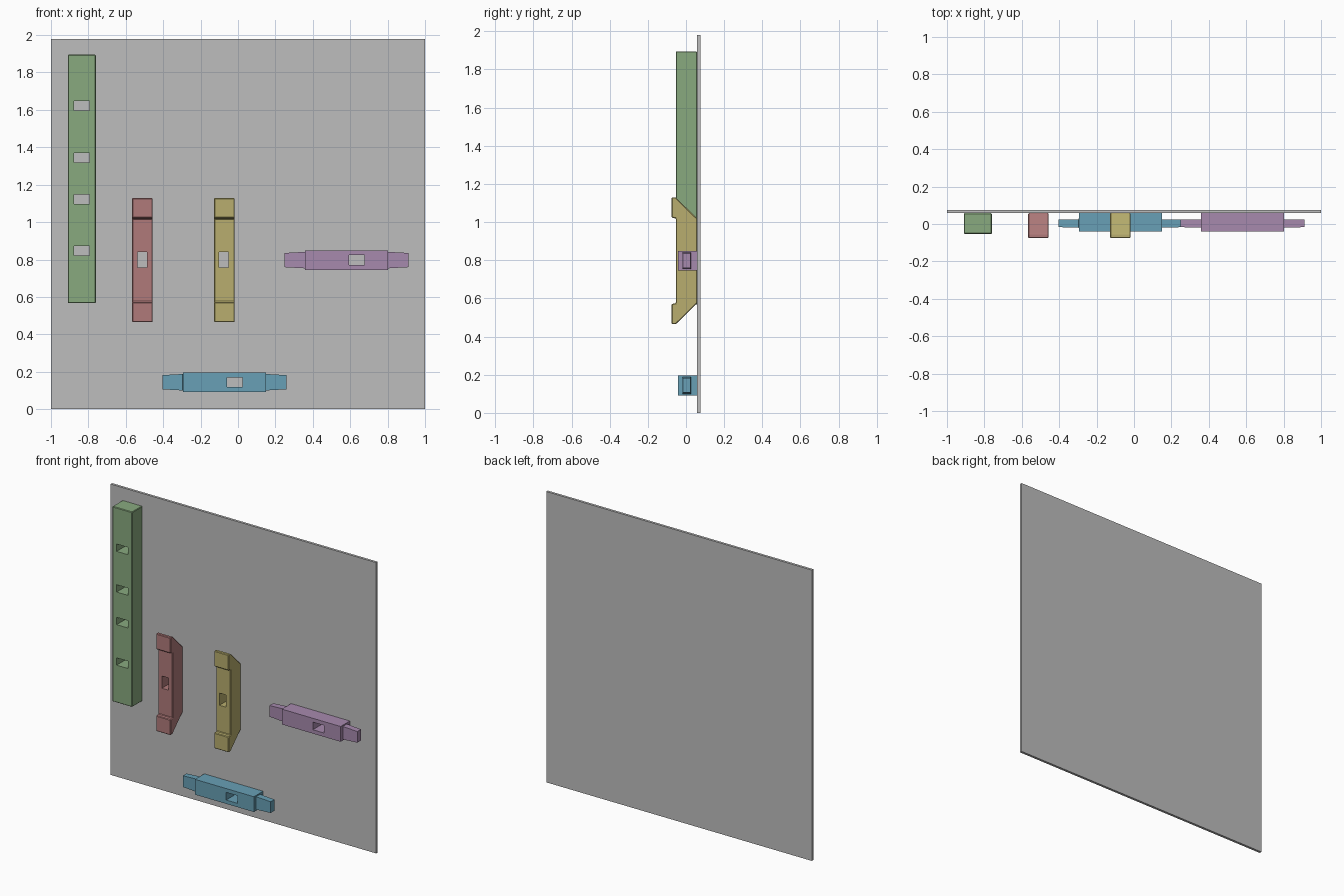
import bpy, bmesh

if "Cube" in bpy.data.objects:
    bpy.data.objects.remove(bpy.data.objects["Cube"])

BACK = 0.058          # rear of every timber, front of the board


def material(name, srgb):
    m = bpy.data.materials.new(name)
    lin = [((c / 255 + 0.055) / 1.055) ** 2.4 for c in srgb]
    m.diffuse_color = (*lin, 1)
    m.use_nodes = True
    m.node_tree.nodes["Principled BSDF"].inputs["Base Color"].default_value = m.diffuse_color
    return m


def mesh_object(name, bm, mat=None):
    bmesh.ops.recalc_face_normals(bm, faces=bm.faces)
    me = bpy.data.meshes.new(name)
    bm.to_mesh(me)
    bm.free()
    ob = bpy.data.objects.new(name, me)
    bpy.context.collection.objects.link(ob)
    if mat:
        me.materials.append(mat)
    return ob


def loft(rings):
    """Skin a list of equal-length point rings and cap both ends."""
    bm = bmesh.new()
    vs = [[bm.verts.new(p) for p in r] for r in rings]
    n = len(vs[0])
    for a, b in zip(vs, vs[1:]):
        for i in range(n):
            j = (i + 1) % n
            bm.faces.new((a[i], a[j], b[j], b[i]))
    bm.faces.new(vs[0])
    bm.faces.new(vs[-1])
    return bm


def box(x0, x1, y0, y1, z0, z1):
    return loft([[(x, y0, z0), (x, y1, z0), (x, y1, z1), (x, y0, z1)] for x in (x0, x1)])


def soften(ob):
    b = ob.modifiers.new("soft_edges", 'BEVEL')
    b.width, b.segments, b.limit_method = 0.004, 1, 'ANGLE'


def mortises(ob, centres, w, h):
    """Cut rectangular holes right through along y."""
    for i, (x, z) in enumerate(centres):
        c = mesh_object(f"{ob.name}_cutter_{i}",
                        box(x - w / 2, x + w / 2, -0.2, 0.2, z - h / 2, z + h / 2))
        c.hide_render = True
        c.hide_set(True)
        m = ob.modifiers.new("mortise", 'BOOLEAN')
        m.operation, m.solver, m.object = 'DIFFERENCE', 'EXACT', c


grey = material("board_grey", (190, 190, 190))
green = material("post_green", (137, 170, 127))
red = material("bracket_red", (176, 122, 122))
yellow = material("bracket_yellow", (184, 174, 110))
purple = material("rail_purple", (167, 138, 174))
blue = material("rail_blue", (104, 160, 182))

# Backing board
mesh_object("backing_board", box(-1, 1, BACK, 0.075, 0, 1.98), grey)

# Tall post with four mortises
post = mesh_object("tall_post", box(-0.91, -0.76, -0.053, BACK, 0.567, 1.895), green)
soften(post)
mortises(post, [(-0.835, z) for z in (0.847, 1.123, 1.345, 1.622)], 0.084, 0.05)


# Upright brackets: raised heads at both ends, sloped backs
def bracket(name, x0, hole_x, mat):
    half = [(BACK, 0.222), (-0.053, 0.332), (-0.075, 0.332), (-0.075, 0.226), (-0.053, 0.222)]
    prof = half + [(y, -z) for y, z in reversed(half)]
    ob = mesh_object(name, loft([[(x, y, 0.797 + z) for y, z in prof]
                                 for x in (x0, x0 + 0.11)]), mat)
    soften(ob)
    mortises(ob, [(hole_x, 0.798)], 0.05, 0.083)


bracket("left_bracket", -0.566, -0.511, red)
bracket("right_bracket", -0.128, -0.077, yellow)


# Rails: thick middle, tapered tenon at each end, one mortise
def rail(name, cx, cz, hole_x, mat):
    def ring(x, hz, y0, y1):
        return [(x, y0, cz - hz), (x, y1, cz - hz), (x, y1, cz + hz), (x, y0, cz + hz)]
    half = [(0.331, 0.038, -0.017, 0.023), (0.275, 0.041, -0.018, 0.024),
            (0.2225, 0.044, -0.019, 0.025), (0.2215, 0.052, -0.041, BACK)]
    rings = [ring(cx - d, *r) for d, *r in half] + [ring(cx + d, *r) for d, *r in reversed(half)]
    ob = mesh_object(name, loft(rings), mat)
    mortises(ob, [(hole_x, cz)], 0.084, 0.052)


rail("right_rail", 0.58, 0.797, 0.635, purple)
rail("lower_rail", -0.073, 0.144, -0.018, blue)
